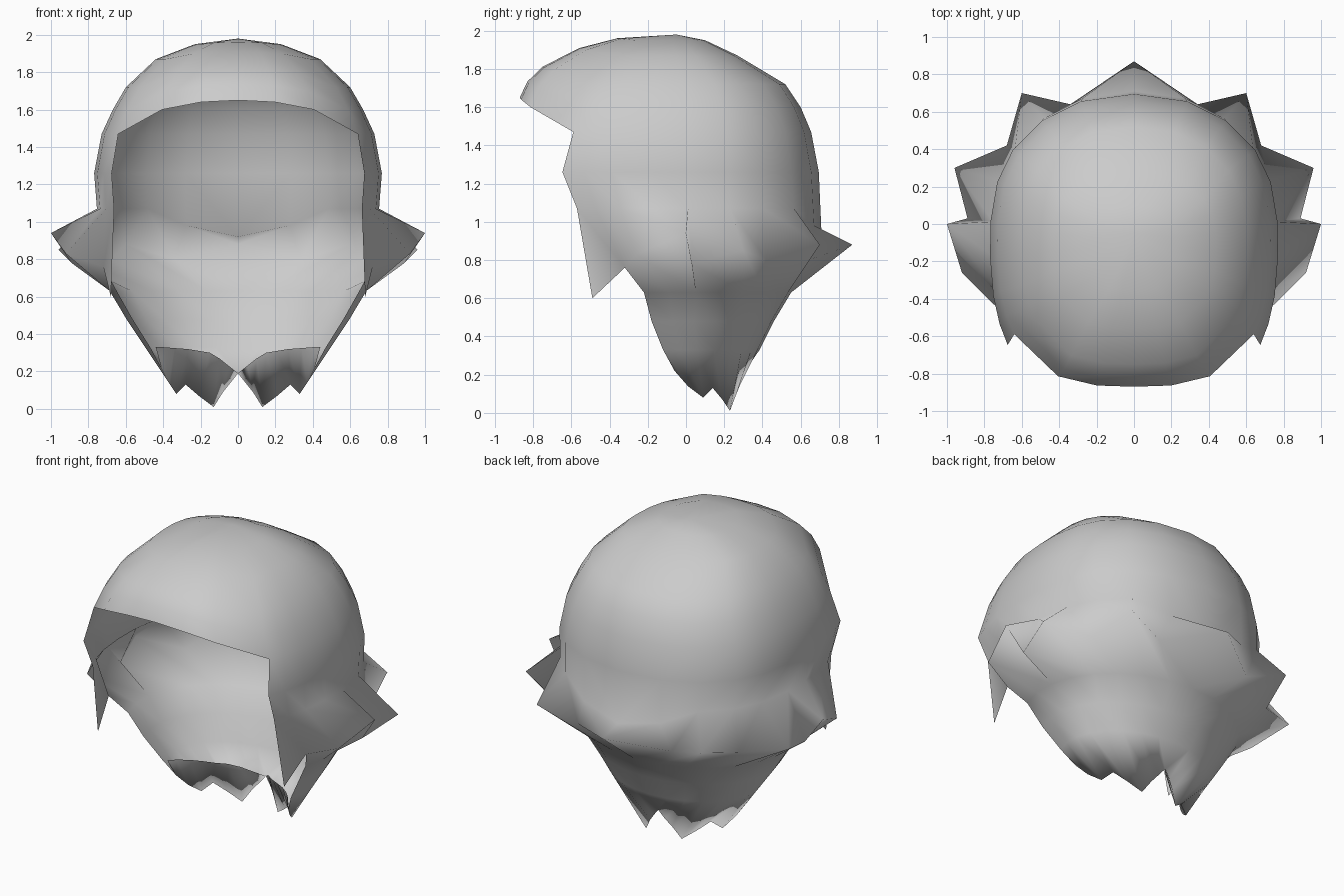
import bpy, bmesh
from math import sin, cos, radians

if "Cube" in bpy.data.objects:
    bpy.data.objects.remove(bpy.data.objects["Cube"])

CY = -0.1      # centre line of the cap
# column angles round one half, 0 = front, 180 = back
ANG = [0, 9, 26, 57, 66, 76, 87, 95, 110, 125, 143, 161, 180]
BRIM_Z = [1.65, 1.64, 1.60]           # raised fringe over the forehead
FIRST_SIDE, FIRST_NAPE = 3, 4

# rings of the cap: z, half width, back y, front y
CAP = [(1.95, .23, .10, -.36), (1.87, .44, .27, -.56), (1.72, .60, .52, -.75),
       (1.60, .67, .60, -.83), (1.47, .73, .655, -.87)]
SIDES = [(1.26, .77, .695, -.96), (1.07, .755, .71, -.84)]
LOW_BACK = {11: .98, 12: .92}         # the last side ring dips at the back
# flicked-out lock tips and the valleys between them
TIPS = [(.68, -.49, .60), (.72, -.32, .76), (.92, -.26, .83), (1.0, 0, .94),
        (.89, .03, .78), (.96, .30, .85), (.68, .42, .80), (.60, .70, .88),
        (.34, .64, .80), (0, .87, .88)]
# nape rings: z, half width, front y, back y
NAPE = [(.63, .69, -.22, .55), (.48, .60, -.18, .46), (.33, .50, -.12, .385)]
# ragged lower hem and its inner lip
HEM = [(.41, -.06, .22), (.37, .01, .14), (.33, .09, .08), (.28, .14, .13),
       (.21, .19, .07), (.13, .23, .01), (.08, .26, .09), (.04, .28, .14), (0, .29, .19)]
LIP = [(.44, -.11, .33), (.40, -.07, .33), (.34, -.02, .325), (.27, .02, .32),
       (.21, .06, .31), (.15, .11, .30), (.10, .17, .27), (.05, .23, .23), (0, .29, .19)]


def cap_point(ring, col):
    z, w, yb, yf = ring
    a = radians(ANG[col])
    e = .8 - .1 * cos(a)
    if col < FIRST_SIDE:
        z = 1.98 - (1.98 - z) * (1.98 - BRIM_Z[col]) / .51
    if ring is SIDES[-1]:
        z = LOW_BACK.get(col, z)
    x = w * max(0, sin(a)) ** e if ANG[col] < 180 else 0
    c = cos(a)
    y = CY + (yf - CY) * c ** e if c > 0 else CY + (yb - CY) * (-c) ** e
    return x, y, z


def nape_point(ring, i, n):
    # arc that turns slightly inward at its front edge
    z, w, yf, yb = ring
    a0 = radians(110)
    a = a0 * (1 - i / (n - 1))
    yc = (yf - yb * cos(a0)) / (1 - cos(a0))
    return w * sin(a), yc + (yb - yc) * cos(a), z


n_col = len(ANG)
rows = [{c: (0, -.05, 1.98) for c in range(n_col)}]
rows += [{c: cap_point(r, c) for c in range(n_col)} for r in CAP]
rows += [{c: cap_point(r, c) for c in range(FIRST_SIDE, n_col)} for r in SIDES]
rows.append({FIRST_SIDE + i: p for i, p in enumerate(TIPS)})
n = n_col - FIRST_NAPE
rows += [{FIRST_NAPE + i: nape_point(r, i, n) for i in range(n)} for r in NAPE]
rows += [{FIRST_NAPE + i: p for i, p in enumerate(r)} for r in (HEM, LIP)]

# skin neighbouring rows into one open sheet
bm = bmesh.new()
grid = [{c: bm.verts.new(p) for c, p in r.items()} for r in rows]
for upper, lower in zip(grid, grid[1:]):
    for c in range(n_col - 1):
        if c in upper and c in lower:
            bm.faces.new((upper[c], lower[c], lower[c + 1], upper[c + 1]))

# mirror the half to the other side and weld
geom = bm.verts[:] + bm.edges[:] + bm.faces[:]
dup = bmesh.ops.duplicate(bm, geom=geom)["geom"]
for v in dup:
    if isinstance(v, bmesh.types.BMVert):
        v.co.x *= -1
bmesh.ops.remove_doubles(bm, verts=bm.verts[:], dist=.0005)
bmesh.ops.recalc_face_normals(bm, faces=bm.faces[:])
top = max(bm.faces, key=lambda f: f.calc_center_median().z)
if top.normal.z < 0:
    bmesh.ops.reverse_faces(bm, faces=bm.faces[:])
for f in bm.faces:
    f.smooth = True

mesh = bpy.data.meshes.new("hair")
bm.to_mesh(mesh)
bm.free()
hair = bpy.data.objects.new("hair", mesh)
bpy.context.collection.objects.link(hair)
